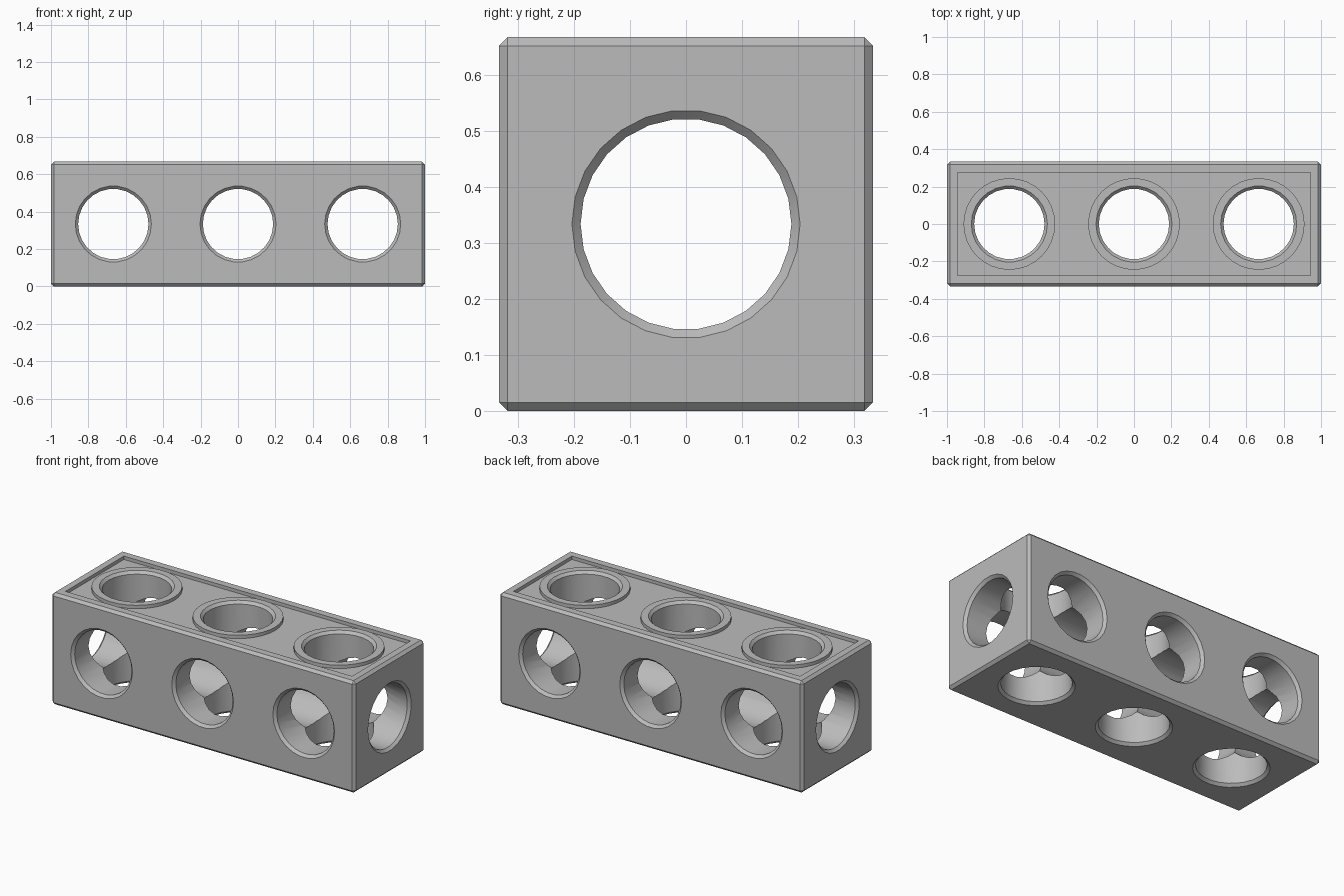
import bpy, bmesh, math
from mathutils import Matrix

old = bpy.data.objects.get("Cube")
if old:
    bpy.data.objects.remove(old, do_unlink=True)

UNIT = 2 / 3            # edge of one cell; the beam is three cells long
HALF = UNIT / 2
CHAMFER = 0.0155
HOLE_R = 0.188
RECESS = 0.02
SIDES = 26

grey = bpy.data.materials.new("Plain grey")
grey.use_nodes = True
colour = (0.5, 0.5, 0.5, 1)
grey.diffuse_color = colour
grey.node_tree.nodes["Principled BSDF"].inputs["Base Color"].default_value = colour


def finish(name, bm):
    bmesh.ops.recalc_face_normals(bm, faces=bm.faces)
    mesh = bpy.data.meshes.new(name)
    bm.to_mesh(mesh)
    bm.free()
    mesh.materials.append(grey)
    obj = bpy.data.objects.new(name, mesh)
    bpy.context.collection.objects.link(obj)
    return obj


def box(name, size, centre, bevel=0):
    bm = bmesh.new()
    bmesh.ops.create_cube(bm, size=1, matrix=Matrix.Translation(centre) @ Matrix.Diagonal((*size, 1)))
    if bevel:
        bmesh.ops.bevel(bm, geom=bm.edges[:], offset=bevel, segments=1, affect='EDGES')
    return finish(name, bm)


def lathe(name, profile, matrix, sides=SIDES):
    """Solid of revolution about local z from (radius, height) pairs, capped at both ends."""
    bm = bmesh.new()
    rings = [[bm.verts.new((r * math.cos(math.tau * i / sides), r * math.sin(math.tau * i / sides), z))
              for i in range(sides)] for r, z in profile]
    for low, high in zip(rings, rings[1:]):
        for i in range(sides):
            j = (i + 1) % sides
            bm.faces.new((low[i], low[j], high[j], high[i]))
    bm.faces.new(rings[0])
    bm.faces.new(rings[-1])
    bm.transform(matrix)
    return finish(name, bm)


def cut(target, tool):
    mod = target.modifiers.new("Cut", 'BOOLEAN')
    mod.operation = 'DIFFERENCE'
    mod.solver = 'EXACT'
    mod.object = tool
    bpy.context.view_layer.objects.active = target
    bpy.ops.object.modifier_apply(modifier=mod.name)
    bpy.data.objects.remove(tool, do_unlink=True)


def drill(target, half_length, matrix):
    """Through hole with a chamfered mouth at each end."""
    over = 0.01
    end = [(HOLE_R, half_length - CHAMFER), (HOLE_R + CHAMFER + over, half_length + over)]
    profile = [(r, -z) for r, z in reversed(end)] + end
    cut(target, lathe("hole_cutter", profile, matrix))


# Chamfered beam
beam = box("perforated_beam", (2, UNIT, UNIT), (0, 0, HALF), CHAMFER)

# Shallow recess in the top, leaving a rim and a raised collar round each hole
recess = box("recess_cutter", (1.89, 0.55, 2 * RECESS), (0, 0, UNIT))
cells = (-UNIT, 0, UNIT)
for x in cells:
    cut(recess, lathe("collar", [(0.245, -0.1), (0.245, 0.1)],
                      Matrix.Translation((x, 0, UNIT)), 32))
cut(beam, recess)

# Holes along all three axes
along_y = Matrix.Rotation(math.pi / 2, 4, 'X')
along_x = Matrix.Rotation(math.pi / 2, 4, 'Z') @ along_y
for x in cells:
    centre = Matrix.Translation((x, 0, HALF))
    drill(beam, HALF, centre)
    drill(beam, HALF, centre @ along_y)
drill(beam, 1, Matrix.Translation((0, 0, HALF)) @ along_x)

# Smooth bores, crisp edges
bpy.ops.object.select_all(action='DESELECT')
beam.select_set(True)
bpy.context.view_layer.objects.active = beam
bpy.ops.object.shade_smooth_by_angle(angle=math.radians(25))
